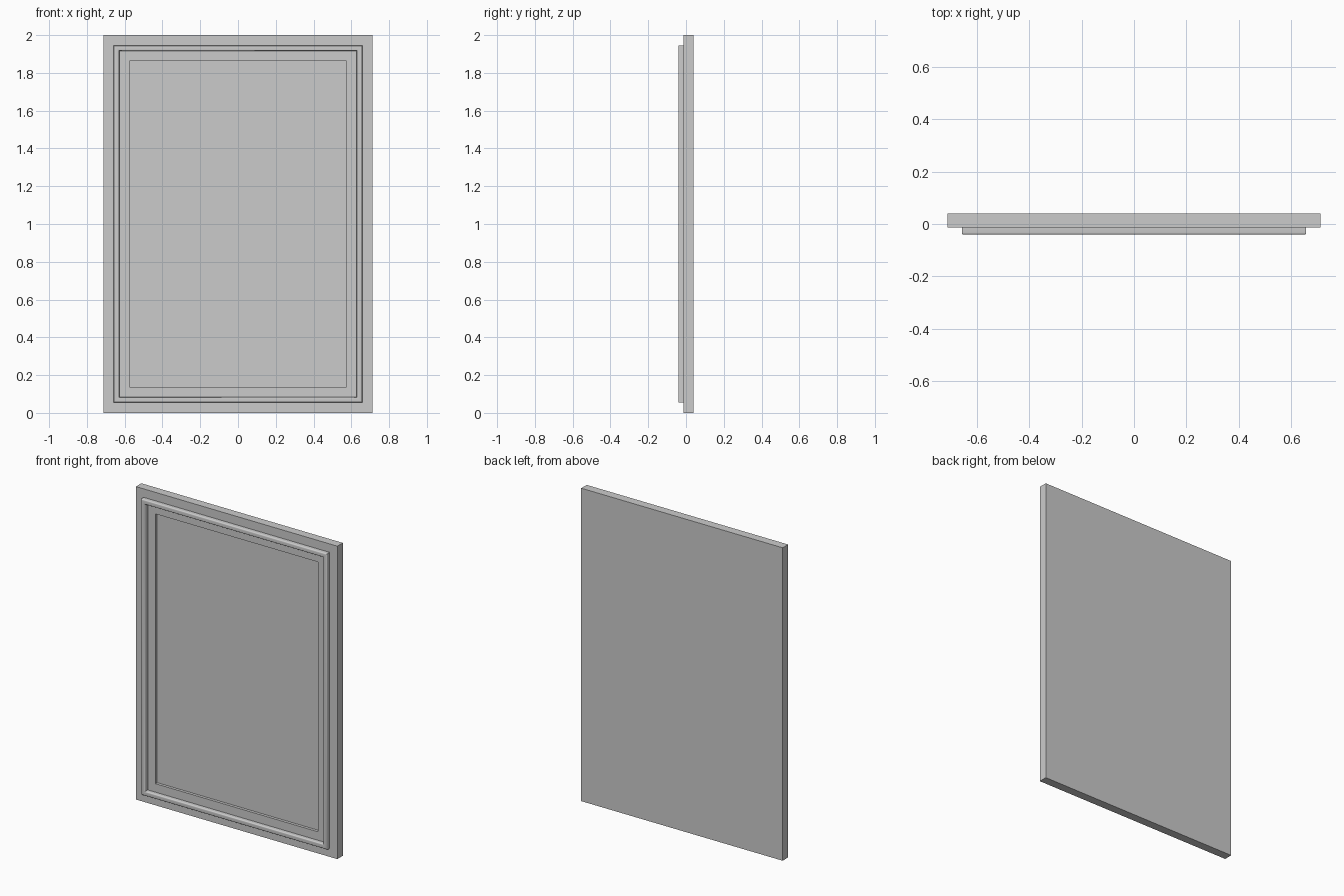
import bpy, bmesh, math

if "Cube" in bpy.data.objects:
    bpy.data.objects.remove(bpy.data.objects["Cube"])

W, H = 0.712, 2.0              # half width, full height
BACK, FRONT = 0.041, -0.014    # slab faces
BEAD = -0.041                  # front of the raised moulding


def nested_rects(name, profile, cap=False, closed=False):
    """Skin a series of concentric rectangles given as (inset, y)."""
    bm = bmesh.new()
    rings = []
    for d, y in profile:
        w = W - d
        rings.append([bm.verts.new(p) for p in
                      ((-w, y, d), (w, y, d), (w, y, H - d), (-w, y, H - d))])
    pairs = list(zip(rings, rings[1:]))
    if closed:
        pairs.append((rings[-1], rings[0]))
    for a, b in pairs:
        for i in range(4):
            j = (i + 1) % 4
            bm.faces.new((a[i], a[j], b[j], b[i]))
    if cap:
        bm.faces.new(rings[0])
        bm.faces.new(rings[-1])
    bmesh.ops.recalc_face_normals(bm, faces=bm.faces)
    me = bpy.data.meshes.new(name)
    bm.to_mesh(me)
    bm.free()
    ob = bpy.data.objects.new(name, me)
    bpy.context.collection.objects.link(ob)
    return ob


# Door slab with a shallow recessed centre panel
nested_rects("door_slab", [(0, BACK), (0, FRONT), (0.138, FRONT), (0.138, FRONT + 0.018)], cap=True)

# Raised picture-frame moulding with rounded front edges
r, outer, inner = 0.008, 0.054, 0.084
arc = [math.radians(a) for a in (0, 22.5, 45, 67.5, 90)]
profile = [(outer, FRONT)]
profile += [(outer + r - r * math.cos(a), BEAD + r - r * math.sin(a)) for a in arc]
profile += [(inner - r + r * math.cos(a), BEAD + r - r * math.sin(a)) for a in reversed(arc)]
profile += [(inner, FRONT)]
frame = nested_rects("moulding_frame", profile, closed=True)

bpy.context.view_layer.objects.active = frame
frame.select_set(True)
bpy.ops.object.shade_smooth_by_angle(angle=math.radians(30))
